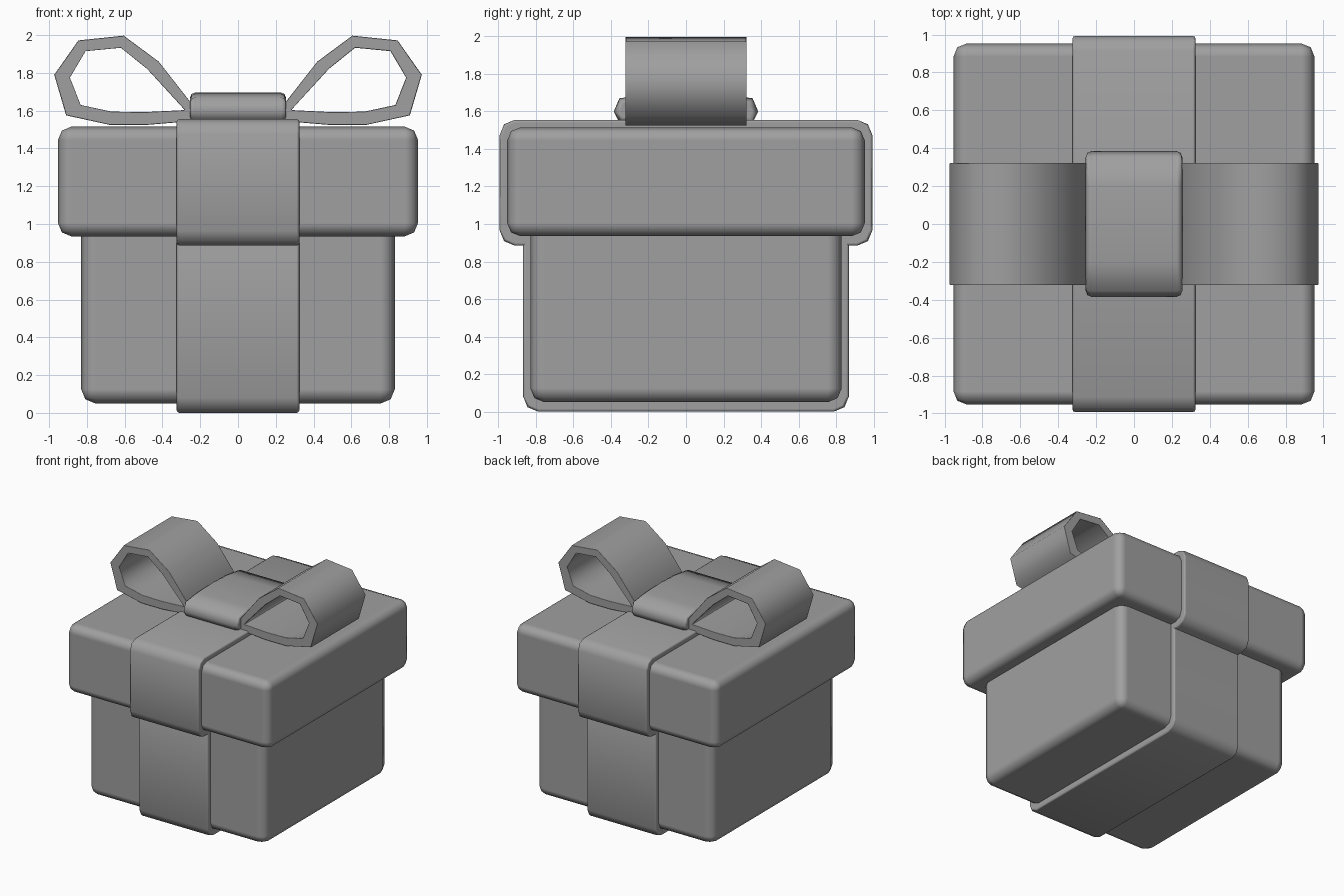
import bpy, bmesh, math

cube = bpy.data.objects.get("Cube")
if cube:
    bpy.data.objects.remove(cube, do_unlink=True)

gray = bpy.data.materials.new("plain gray")
gray.use_nodes = True
color = (0.35, 0.35, 0.35, 1)
gray.diffuse_color = color
gray.node_tree.nodes["Principled BSDF"].inputs["Base Color"].default_value = color


def finish(name, bm, bevel, segments, limit):
    """Turn a bmesh into a bevelled, smooth shaded object."""
    bmesh.ops.recalc_face_normals(bm, faces=bm.faces)
    mesh = bpy.data.meshes.new(name)
    bm.to_mesh(mesh)
    bm.free()
    mesh.materials.append(gray)
    obj = bpy.data.objects.new(name, mesh)
    bpy.context.collection.objects.link(obj)
    mod = obj.modifiers.new("bevel", 'BEVEL')
    mod.width, mod.segments = bevel, segments
    mod.limit_method, mod.angle_limit = 'ANGLE', math.radians(limit)
    mod.harden_normals = True
    mesh.shade_smooth()
    return obj


def rounded_box(name, half, bottom, top, bevel):
    bm = bmesh.new()
    bmesh.ops.create_cube(bm, size=2)
    for v in bm.verts:
        v.co = (v.co.x * half, v.co.y * half, top if v.co.z > 0 else bottom)
    return finish(name, bm, bevel, 2, 30)


def bar(name, outline, half, rim):
    """Extrude a y-z outline along x, with a narrow bevel on both rims."""
    bm = bmesh.new()
    face = bm.faces.new([bm.verts.new((-half, y, z)) for y, z in outline])
    ext = bmesh.ops.extrude_face_region(bm, geom=[face])["geom"]
    for v in ext:
        if isinstance(v, bmesh.types.BMVert):
            v.co.x = half
    return finish(name, bm, rim, 2, 65)


def rounded_outline(half, bottom, top, r):
    """Rectangle outline with two-segment corners."""
    pts = []
    for i, (sy, z) in enumerate(((1, top), (-1, top), (-1, bottom), (1, bottom))):
        cy, cz = sy * (half - r), z - r if z == top else z + r
        for step in range(3):
            a = math.radians(90 * i + 45 * step)
            pts.append((cy + r * math.cos(a), cz + r * math.sin(a)))
    return pts


# Box and lid
rounded_box("box_body", 0.83, 0.05, 1.02, 0.075)
rounded_box("box_lid", 0.953, 0.935, 1.515, 0.07)

# Ribbon around the box and over the lid
bar("body_ribbon", rounded_outline(0.868, 0.0, 1.0, 0.08), 0.325, 0.015)
bar("lid_ribbon", rounded_outline(0.993, 0.885, 1.555, 0.08), 0.325, 0.015)

# Knot of the bow
side = [(0.355, 1.54), (0.385, 1.60), (0.355, 1.67), (0.2, 1.69)]
bar("bow_knot", side + [(0, 1.697)] + [(-y, z) for y, z in reversed(side)], 0.255, 0.03)

# Bow loops: matching outer and inner outlines, given from the knot round
outer = [(0.24, 1.63), (0.42, 1.86), (0.605, 1.997), (0.845, 1.972), (0.973, 1.79),
         (0.91, 1.575), (0.68, 1.525), (0.48, 1.525), (0.24, 1.545)]
inner = [(0.285, 1.607), (0.48, 1.82), (0.62, 1.933), (0.807, 1.915), (0.89, 1.775),
         (0.833, 1.63), (0.67, 1.595), (0.5, 1.592), (0.285, 1.603)]
for name, sign in (("left_bow_loop", 1), ("right_bow_loop", -1)):
    bm = bmesh.new()
    rings = [[bm.verts.new((sign * x, y, z)) for x, z in outline]
             for outline, y in ((outer, -0.323), (outer, 0.323), (inner, 0.323), (inner, -0.323))]
    for k in range(4):
        a, b = rings[k], rings[(k + 1) % 4]
        for i in range(len(a)):
            j = (i + 1) % len(a)
            bm.faces.new((a[i], a[j], b[j], b[i]))
    finish(name, bm, 0.015, 2, 75)
